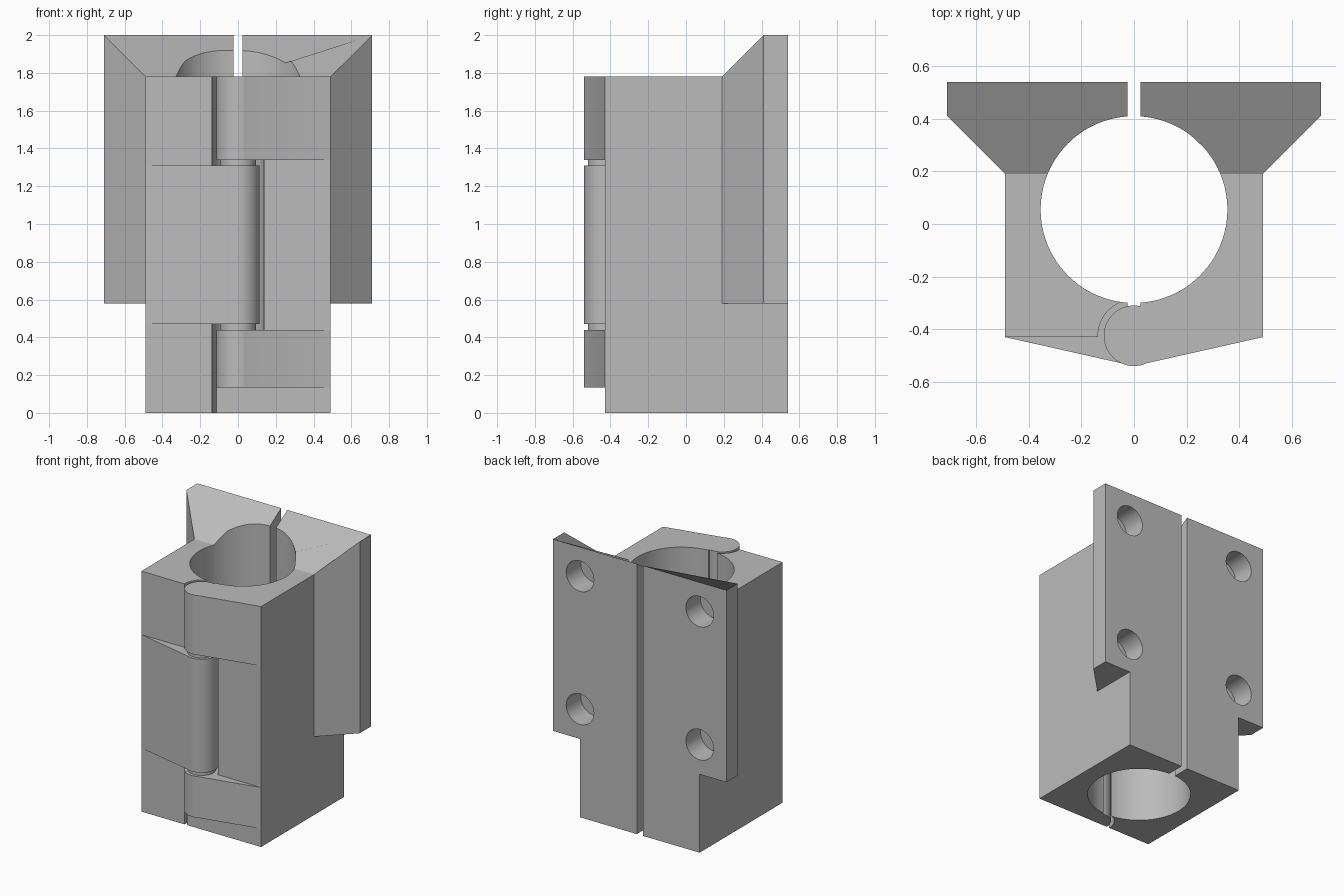
import bpy
import bmesh

cube = bpy.data.objects.get("Cube")
if cube:
    bpy.data.objects.remove(cube, do_unlink=True)

grey = bpy.data.materials.new("plain grey")
grey.use_nodes = True
colour = (0.5, 0.5, 0.5, 1)
grey.diffuse_color = colour
grey.node_tree.nodes["Principled BSDF"].inputs["Base Color"].default_value = colour

# Shared dimensions
TOP, FLANGE_TOP, FLANGE_BASE = 1.78, 2.0, 0.58
WIDE, FLANGE_WIDE, SLIT = 0.49, 0.71, 0.025
FRONT, BACK, TIP = -0.43, 0.54, -0.54
HINGE_Y, KNUCKLE_R, GAP_R = -0.425, 0.115, 0.137


def finish(name, bm):
    bmesh.ops.recalc_face_normals(bm, faces=bm.faces)
    mesh = bpy.data.meshes.new(name)
    bm.to_mesh(mesh)
    bm.free()
    mesh.materials.append(grey)
    obj = bpy.data.objects.new(name, mesh)
    bpy.context.collection.objects.link(obj)
    return obj


def prism(name, outline, z0, z1, side=1, raise_top=None):
    """Extrude an xy outline; raise_top(y) can lift the upper corners."""
    bm = bmesh.new()
    face = bm.faces.new([bm.verts.new((x * side, y, z0)) for x, y in outline])
    new = bmesh.ops.extrude_face_region(bm, geom=[face])["geom"]
    for v in new:
        if isinstance(v, bmesh.types.BMVert):
            v.co.z = raise_top(v.co.y) if raise_top else z1
    return finish(name, bm)


def cylinder(name, x, y, z0, z1, radius, sides=64):
    bm = bmesh.new()
    bmesh.ops.create_cone(bm, cap_ends=True, segments=sides, radius1=radius,
                          radius2=radius, depth=z1 - z0)
    bmesh.ops.translate(bm, verts=bm.verts, vec=(x, y, (z0 + z1) / 2))
    return finish(name, bm)


def combine(target, other, operation):
    other.hide_render = True
    mod = target.modifiers.new(operation, "BOOLEAN")
    mod.object, mod.operation, mod.solver = other, operation, "EXACT"
    bpy.context.view_layer.objects.active = target
    bpy.ops.object.modifier_apply(modifier=mod.name)
    bpy.data.objects.remove(other, do_unlink=True)


def smooth(obj):
    bpy.ops.object.select_all(action="DESELECT")
    obj.select_set(True)
    bpy.context.view_layer.objects.active = obj
    bpy.ops.object.shade_smooth_by_angle(angle=0.5)


def clamp_half(name, side, knuckles, gaps):
    # Square block
    half = prism(name, [(SLIT, FRONT), (WIDE, FRONT), (WIDE, BACK), (SLIT, BACK)],
                 0, TOP, side)
    # Mounting flange with chamfered side and sloping top
    flange = prism("flange", [(SLIT, 0.19), (WIDE, 0.19), (FLANGE_WIDE, 0.41),
                              (FLANGE_WIDE, BACK), (SLIT, BACK)],
                   FLANGE_BASE, FLANGE_TOP, side,
                   lambda y: TOP if y < 0.3 else FLANGE_TOP)
    combine(half, flange, "UNION")
    # Clearance around the other half's knuckles
    for z0, z1 in gaps:
        combine(half, cylinder("gap", 0, HINGE_Y, z0, z1, GAP_R), "DIFFERENCE")
    # Knuckles and the tapered webs behind them
    for z0, z1, web_z0 in knuckles:
        web = prism("web", [(0, TIP), (WIDE, FRONT), (WIDE - 0.02, FRONT + 0.03),
                            (0, FRONT + 0.03)], web_z0, z1, side)
        combine(half, web, "UNION")
        knuckle = cylinder("knuckle", 0, HINGE_Y, z0, z1, KNUCKLE_R)
        if web_z0 > z0:
            trim = prism("trim", [(-1, -1), (1, -1), (1, FRONT), (-1, FRONT)],
                         z0 - 0.1, web_z0)
            combine(knuckle, trim, "DIFFERENCE")
        combine(half, knuckle, "UNION")
    # Main bore
    combine(half, cylinder("bore", 0, 0.055, -0.5, 2.5, 0.355, 96), "DIFFERENCE")
    # Blind screw holes in the back
    for z in (0.8, 1.785):
        hole = cylinder("hole", 0, 0, -0.17, 0.17, 0.113, 48)
        hole.rotation_euler.x = 1.570796
        hole.location = (side * 0.49, BACK, z)
        bpy.context.view_layer.update()
        combine(half, hole, "DIFFERENCE")
    smooth(half)


clamp_half("left_clamp_half", 1,
           knuckles=[(0, 0.44, 0.135), (1.34, TOP, 1.34)],
           gaps=[(0.44, 1.34)])
clamp_half("right_clamp_half", -1,
           knuckles=[(0.47, 1.31, 0.47)],
           gaps=[(-0.1, 0.47), (1.31, 1.9)])

# Hinge washers between the knuckles
for label, z in (("lower", 0.44), ("upper", 1.31)):
    smooth(cylinder(label + "_hinge_washer", 0, HINGE_Y, z, z + 0.03, 0.095))
